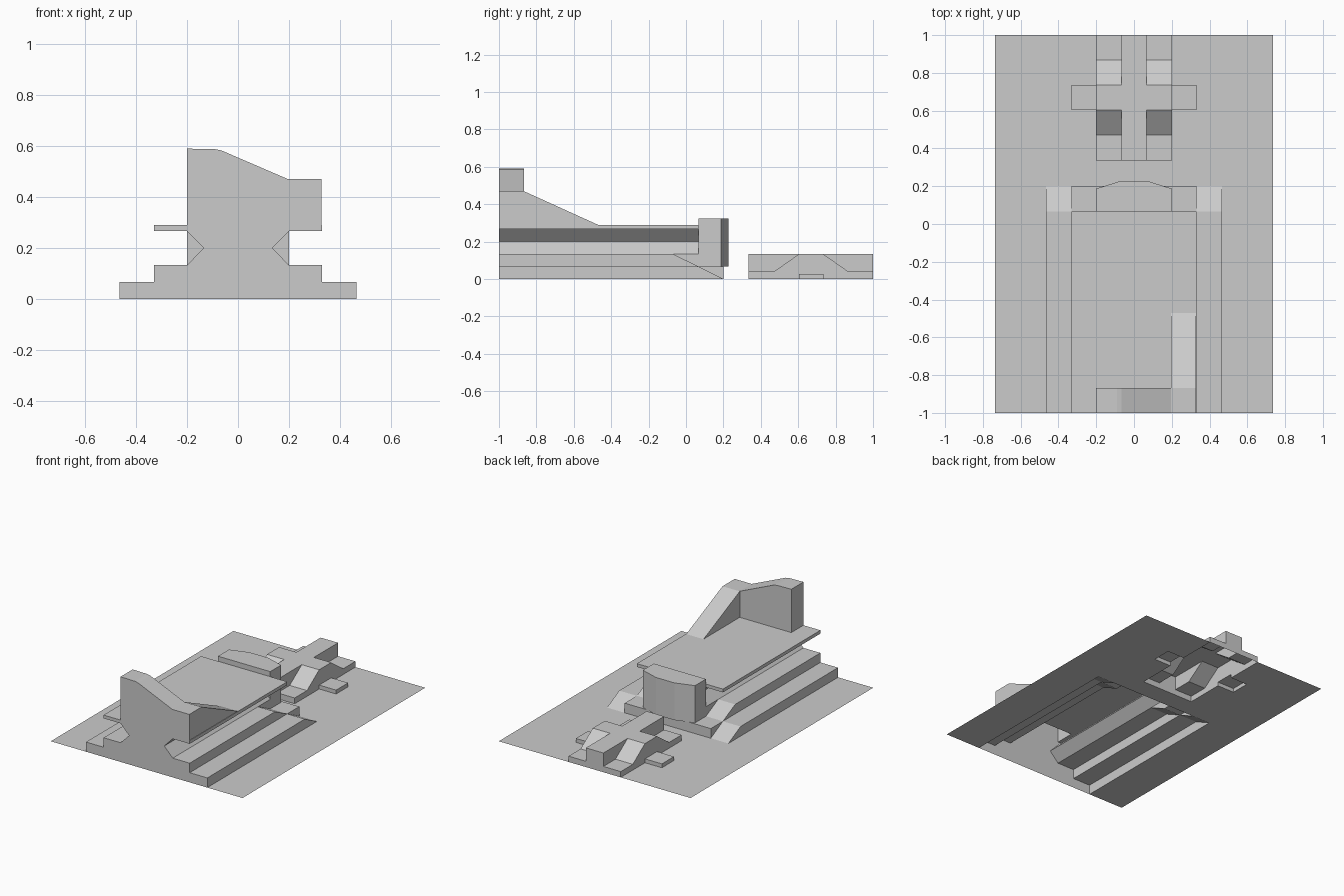
import bpy, bmesh

if "Cube" in bpy.data.objects:
    bpy.data.objects.remove(bpy.data.objects["Cube"])


def obj_from_bmesh(name, bm):
    me = bpy.data.meshes.new(name)
    bm.to_mesh(me)
    bm.free()
    ob = bpy.data.objects.new(name, me)
    bpy.context.scene.collection.objects.link(ob)
    return ob


def prism(axis, profile, lo, hi):
    """Closed solid: a 2D profile swept along one axis from lo to hi."""
    place = {'x': lambda a, b, t: (t, a, b),
             'y': lambda a, b, t: (a, t, b),
             'z': lambda a, b, t: (a, b, t)}[axis]
    bm = bmesh.new()
    ends = [[bm.verts.new(place(a, b, t)) for a, b in profile] for t in (lo, hi)]
    n = len(profile)
    for ring in ends:
        bm.faces.new(ring)
    for i in range(n):
        j = (i + 1) % n
        bm.faces.new((ends[0][i], ends[0][j], ends[1][j], ends[1][i]))
    bmesh.ops.recalc_face_normals(bm, faces=bm.faces)
    return obj_from_bmesh("piece", bm)


def box(x0, x1, y0, y1, z0, z1):
    return prism('z', [(x0, y0), (x1, y0), (x1, y1), (x0, y1)], z0, z1)


def open_shell(name, pieces):
    """Union the solids, then leave the underside open."""
    base = pieces[0]
    for p in pieces[1:]:
        m = base.modifiers.new("join", 'BOOLEAN')
        m.operation, m.solver, m.object = 'UNION', 'EXACT', p
    dg = bpy.context.evaluated_depsgraph_get()
    bm = bmesh.new()
    bm.from_object(base, dg)
    for p in pieces:
        bpy.data.objects.remove(p)
    floor = [f for f in bm.faces if all(abs(v.co.z) < 1e-4 for v in f.verts)]
    bmesh.ops.delete(bm, geom=floor, context='FACES')
    return obj_from_bmesh(name, bm)


L, M, H = 0.067, 0.133, 0.267      # step heights and deck underside

# Platform: two stepped sides with ramped ends, waisted hull and deck
lower = prism('x', [(-1, 0), (-1, L), (L, L), (0.2, 0)], -0.465, 0.465)
upper = prism('x', [(-1, 0), (-1, M), (-L, M), (L, L), (L, 0)], -0.33, 0.33)
apron = box(-0.33, 0.33, 0, 0.2, 0, L)
half = [(0.2, 0), (0.2, M), (0.135, 0.2), (0.2, H), (0.33, H), (0.33, 0.29)]
hull = prism('y', half + [(-x, z) for x, z in reversed(half)], -1, L)

# Front wall, side fin and rounded back block
wall = prism('y', [(-0.2, 0.28), (-0.2, 0.59), (-0.09, 0.588), (-0.065, 0.583),
                   (0.197, 0.47), (0.327, 0.47), (0.327, 0.28)], -1, -0.867)
fin = prism('x', [(-0.9, 0.28), (-0.9, 0.47), (-0.867, 0.47), (-0.47, 0.29),
                  (-0.47, 0.28)], 0.195, 0.327)
block = prism('z', [(-0.2, L), (0.2, L), (0.2, 0.187), (0.07, 0.228),
                    (-0.07, 0.228), (-0.2, 0.187)], L, 0.325)
open_shell("stepped_platform", [lower, upper, apron, hull, wall, fin, block])

# Cross-shaped ramp: ramped strips, raised centre rail, low side arms
strips = prism('x', [(0.335, 0), (0.335, 0.04), (0.47, 0.04), (0.603, M), (0.735, M),
                     (0.868, 0.04), (1, 0.04), (1, 0)], -0.2, 0.2)
rail = box(-0.067, 0.067, 0.335, 1, 0, M)
arms = box(-0.33, 0.33, 0.603, 0.735, 0, 0.027)
open_shell("cross_ramp", [strips, rail, arms])

# Ground sheet with openings under the two shells
holes = [(-0.465, 0.465, -1, 0.2), (-0.2, 0.2, 0.335, 1), (-0.33, 0.33, 0.603, 0.735)]
xs = sorted({-0.735, 0.735} | {v for h in holes for v in h[:2]})
ys = sorted({-1, 1} | {v for h in holes for v in h[2:]})
bm = bmesh.new()
grid = [[bm.verts.new((x, y, 0)) for y in ys] for x in xs]
for i in range(len(xs) - 1):
    for j in range(len(ys) - 1):
        cx, cy = (xs[i] + xs[i + 1]) / 2, (ys[j] + ys[j + 1]) / 2
        if not any(a < cx < b and c < cy < d for a, b, c, d in holes):
            bm.faces.new((grid[i][j], grid[i + 1][j], grid[i + 1][j + 1], grid[i][j + 1]))
bmesh.ops.delete(bm, geom=[v for v in bm.verts if not v.link_faces], context='VERTS')
obj_from_bmesh("ground_sheet", bm)
